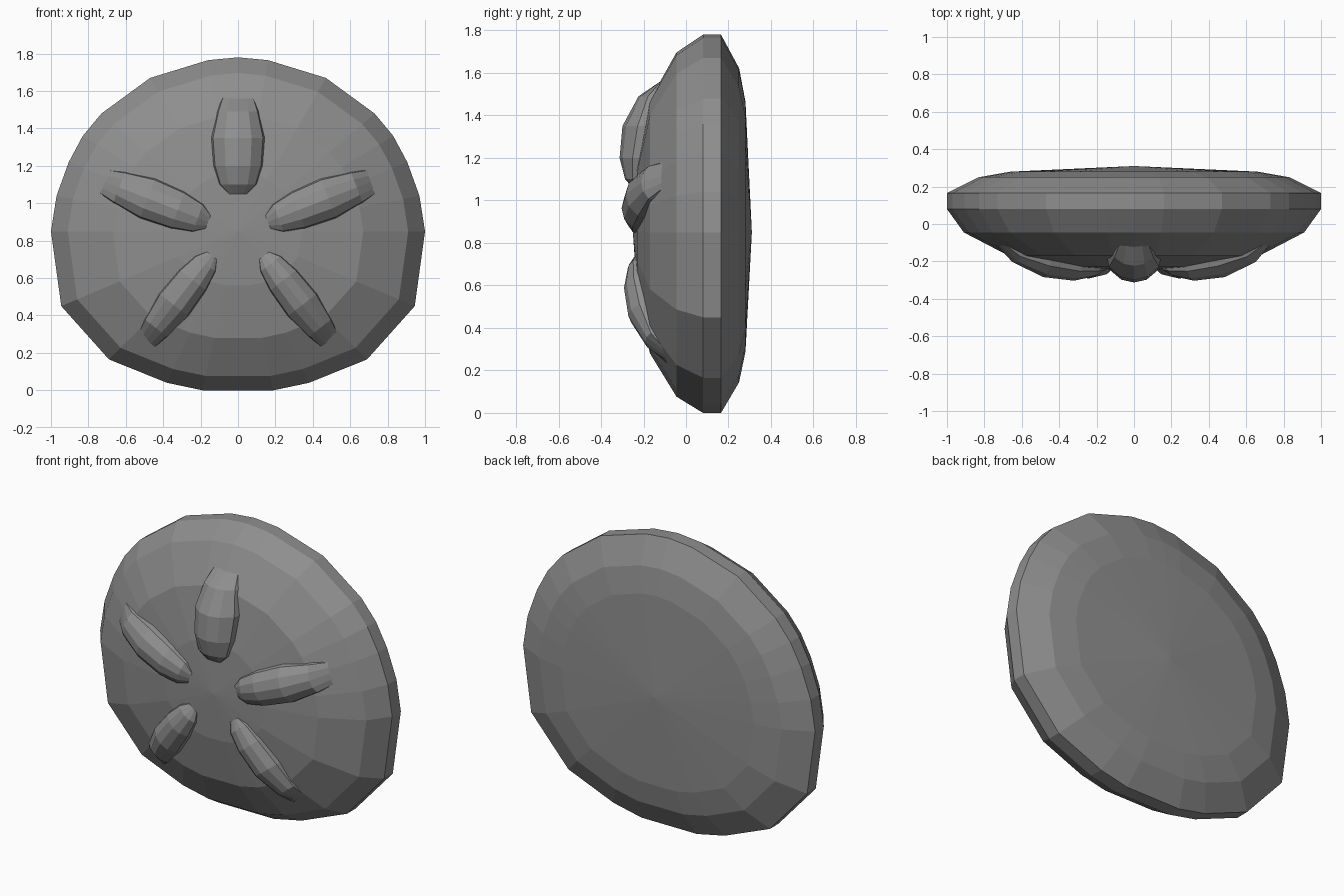
import bpy, bmesh
from mathutils import Vector
from mathutils.bvhtree import BVHTree

if "Cube" in bpy.data.objects:
    bpy.data.objects.remove(bpy.data.objects["Cube"])

# Dark grey for the whole model
grey = bpy.data.materials.new("dark_grey")
grey.diffuse_color = (.27, .27, .27, 1)
grey.use_nodes = True
grey.node_tree.nodes["Principled BSDF"].inputs["Base Color"].default_value = grey.diffuse_color


def finish(name, bm):
    bmesh.ops.recalc_face_normals(bm, faces=bm.faces[:])
    mesh = bpy.data.meshes.new(name)
    bm.to_mesh(mesh)
    mesh.materials.append(grey)
    ob = bpy.data.objects.new(name, mesh)
    bpy.context.collection.objects.link(ob)
    return ob


def bridge(bm, a, b, closed):
    n = len(a)
    for i in range(n if closed else n - 1):
        j = (i + 1) % n
        bm.faces.new((a[i], a[j], b[j], b[i]))


# Shell: half outline (x, z), mirrored, then scaled rings from front to back
half = [(.19, 0), (.38, .04), (.69, .165), (.945, .45), (1, .85), (.97, 1.04),
        (.905, 1.22), (.83, 1.36), (.73, 1.48), (.47, 1.67), (.16, 1.765)]
outline = half + [(0, 1.78)] + [(-x, z) for x, z in reversed(half)]
CZ = .85
rings = [(.34, -.23), (.67, -.17), (.91, -.045), (1, .08), (1, .165), (.83, .25), (.66, .28)]

bm = bmesh.new()
loops = [[bm.verts.new((x * s, y, CZ + (z - CZ) * s)) for x, z in outline] for s, y in rings]
for a, b in zip(loops, loops[1:]):
    bridge(bm, a, b, True)
for loop, y in ((loops[0], -.25), (loops[-1], .31)):
    tip = bm.verts.new((0, y, CZ))
    for i, v in enumerate(loop):
        bm.faces.new((v, loop[(i + 1) % len(loop)], tip))
finish("shell", bm)
surface = BVHTree.FromBMesh(bm)
bm.free()


def shell_y(x, z):
    hit = surface.ray_cast(Vector((x, -2, z)), Vector((0, 1, 0)))[0]
    return hit.y


# Petals: (fraction along length, width factor, height factor)
stations = [(0, .35, .05), (.1, .7, .5), (.3, .92, .85), (.6, 1, 1), (.88, .78, .6), (1.03, .6, -.05)]
section = [(-1, -.1), (-.92, .35), (-.5, .84), (0, 1), (.5, .84), (.92, .35), (1, -.1)]


def petal(name, start, end, width, height):
    p, q = Vector(start), Vector(end)
    side = (q - p).normalized().orthogonal()
    bm = bmesh.new()
    rows = []
    for t, w, h in stations:
        c = p.lerp(q, t)
        mid = shell_y(c.x, c.y)
        row = []
        for u, k in section:
            e = c + side * (u * w * width)
            base = shell_y(e.x, e.y)
            top = mid - h * height
            y = base + .01 if k < 0 else base + (top - base) * k
            row.append(bm.verts.new((e.x, y, e.y)))
        rows.append(row)
    for a, b in zip(rows, rows[1:]):
        bridge(bm, a, b, False)
    finish(name, bm)
    bm.free()


petal("top_petal", (0, 1.05), (0, 1.55), .145, .105)
for label, s in (("right", 1), ("left", -1)):
    petal(label + "_upper_petal", (.16 * s, .9), (.7 * s, 1.11), .115, .088)
    petal(label + "_lower_petal", (.14 * s, .72), (.48 * s, .28), .1, .08)
